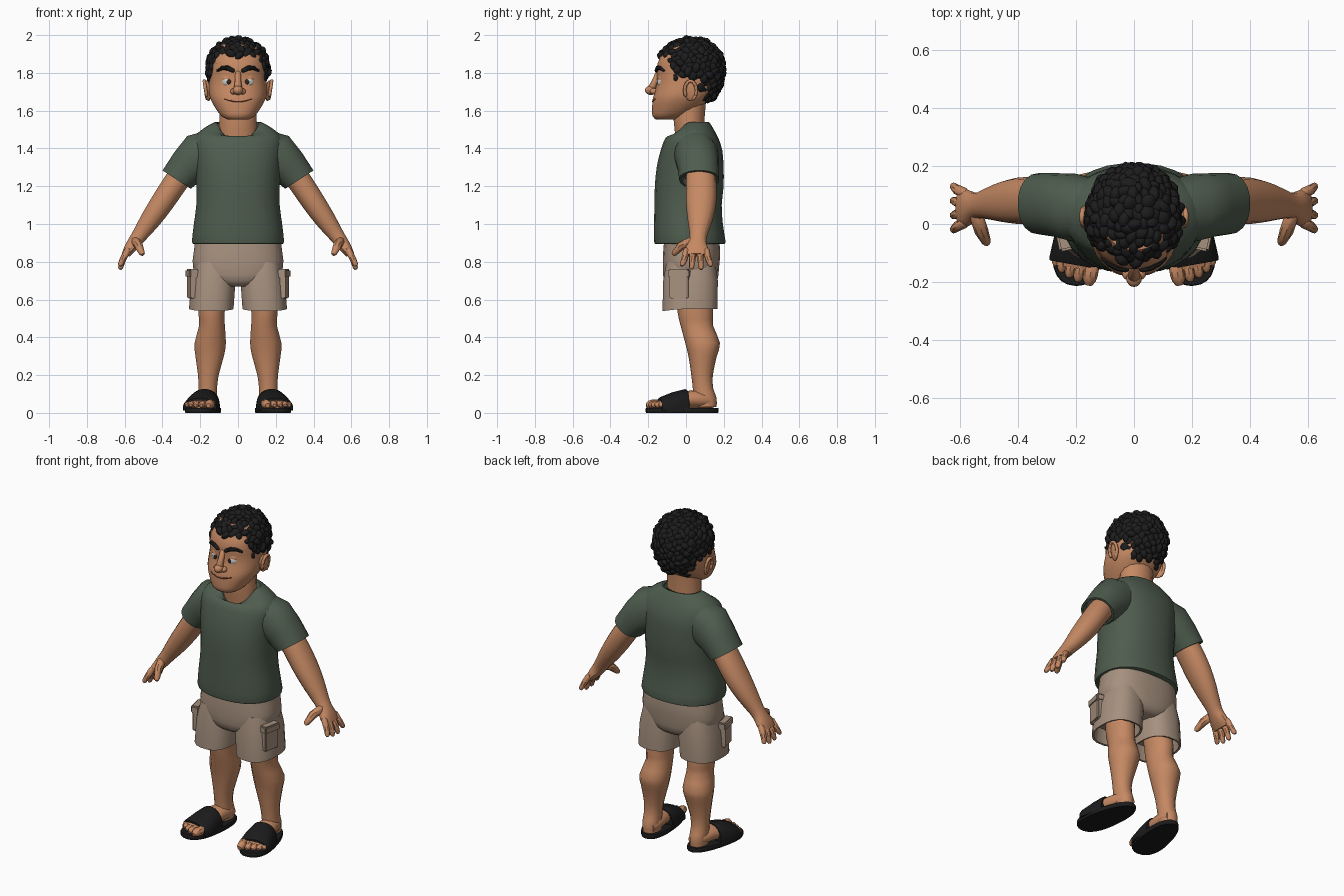
import bpy, bmesh, math, random
from mathutils import Vector, Matrix
from mathutils.bvhtree import BVHTree

if "Cube" in bpy.data.objects:
    bpy.data.objects.remove(bpy.data.objects["Cube"])

random.seed(4)


def material(name, r, g, b):
    m = bpy.data.materials.new(name)
    m.diffuse_color = (r, g, b, 1)
    m.use_nodes = True
    m.node_tree.nodes["Principled BSDF"].inputs["Base Color"].default_value = m.diffuse_color
    return m


SKIN = material("skin", 0.56, 0.25, 0.125)
SHIRT = material("green cloth", 0.078, 0.108, 0.077)
SHORTS = material("beige cloth", 0.38, 0.28, 0.21)
HAIR = material("black hair", 0.012, 0.012, 0.013)
RUBBER = material("black rubber", 0.011, 0.011, 0.012)
WHITE = material("eye white", 0.6, 0.6, 0.58)
IRIS = material("dark iris", 0.03, 0.018, 0.012)
LIP = material("lip line", 0.2, 0.06, 0.035)


def finish(bm, name, mat, mirror=False, angle=40):
    bmesh.ops.recalc_face_normals(bm, faces=bm.faces)
    me = bpy.data.meshes.new(name)
    bm.to_mesh(me)
    bm.free()
    me.materials.append(mat)
    me.shade_smooth()
    me.set_sharp_from_angle(angle=math.radians(angle))
    ob = bpy.data.objects.new(name, me)
    bpy.context.collection.objects.link(ob)
    if mirror:
        ob.modifiers.new("mirror", 'MIRROR')
    return ob


def skin_rings(bm, rings):
    loops = [[bm.verts.new(p) for p in ring] for ring in rings]
    n = len(loops[0])
    for a, b in zip(loops, loops[1:]):
        for i in range(n):
            j = (i + 1) % n
            bm.faces.new((a[i], a[j], b[j], b[i]))
    bm.faces.new(loops[0])
    bm.faces.new(loops[-1])


def spline(rows, steps):
    """Catmull-Rom interpolation of ring parameters."""
    if steps == 1:
        return rows
    out = []
    for i in range(len(rows) - 1):
        p = [rows[max(0, min(len(rows) - 1, i + k))] for k in (-1, 0, 1, 2)]
        for s in range(steps):
            t = s / steps
            out.append([0.5 * (2 * b + (c - a) * t + (2 * a - 5 * b + 4 * c - d) * t * t
                               + (3 * b - a - 3 * c + d) * t ** 3) for a, b, c, d in zip(*p)])
    return out + [rows[-1]]


def loft(bm, rows, n=16, power=2.0, steps=1):
    """Rows: x, y, z, half width, half depth, tilt in degrees, front dip."""
    rings = []
    rows = [list(r) + [0] * (7 - len(r)) for r in rows]
    for x, y, z, rx, ry, tilt, dip in spline(rows, steps):
        t = math.radians(tilt)
        ring = []
        for i in range(n):
            a = 2 * math.pi * (i + 0.5) / n
            c, s = (math.copysign(abs(v) ** (2 / power), v) for v in (math.cos(a), math.sin(a)))
            ring.append((x + rx * c * math.cos(t), y + ry * s,
                         z + rx * c * math.sin(t) - dip * max(0, -s) ** 2))
        rings.append(ring)
    skin_rings(bm, rings)


def limb(bm, pts, n=8):
    """Round-ended tube through points x, y, z, radius."""
    p = [(Vector(q[:3]), q[3]) for q in pts]
    d0, d1 = (p[0][0] - p[1][0]).normalized(), (p[-1][0] - p[-2][0]).normalized()
    p = [(p[0][0] + d0 * p[0][1] * .7, p[0][1] * .55)] + p + [(p[-1][0] + d1 * p[-1][1] * .7, p[-1][1] * .55)]
    rings = []
    for i, (c, r) in enumerate(p):
        q = (p[min(i + 1, len(p) - 1)][0] - p[max(i - 1, 0)][0]).to_track_quat('Z', 'Y')
        rings.append([c + q @ Vector((r * math.cos(2 * math.pi * k / n), r * math.sin(2 * math.pi * k / n), 0))
                      for k in range(n)])
    skin_rings(bm, rings)


def ball(bm, loc, scale, seg=16, rot=(0, 0, 0)):
    m = Matrix.LocRotScale(Vector(loc), Matrix.Rotation(rot[2], 3, 'Z') @ Matrix.Rotation(rot[1], 3, 'Y')
                           @ Matrix.Rotation(rot[0], 3, 'X'), Vector(scale))
    bmesh.ops.create_uvsphere(bm, u_segments=seg, v_segments=seg // 2 + 2, radius=1, matrix=m)


def span(z, front, back, rx, dip=0):
    return (0, (front + back) / 2, z, rx, (back - front) / 2, 0, dip)


# Shirt body and sleeves
bm = bmesh.new()
loft(bm, [span(.895, -.165, .205, .238), span(.91, -.17, .21, .245), span(1.0, -.17, .196, .235),
          span(1.1, -.168, .19, .222), span(1.2, -.166, .2, .222), span(1.3, -.156, .2, .228),
          span(1.39, -.135, .193, .238), span(1.455, -.11, .172, .235), span(1.505, -.085, .145, .185, .04),
          span(1.54, -.065, .122, .122, .095), span(1.53, -.055, .112, .11, .095)], 28, 2.3, 2)
finish(bm, "shirt_body", SHIRT)
bm = bmesh.new()
loft(bm, [(.1, .045, 1.41, .1, .1, 75), (.2, .055, 1.36, .128, .118, 57), (.265, .065, 1.305, .105, .11, 45),
          (.325, .07, 1.235, .09, .106, 33), (.325, .07, 1.235, .078, .094, 33), (.305, .07, 1.265, .074, .09, 33)], 18, 2.2)
finish(bm, "shirt_sleeve", SHIRT, True)

# Shorts: hips, legs with open hems, cargo pockets
bm = bmesh.new()
loft(bm, [(0, .025, .67, .09, .11), (0, .025, .70, .19, .142), (0, .026, .77, .24, .15),
          (0, .03, .85, .236, .152), (0, .03, .93, .226, .145)], 24, 2.5, 2)
finish(bm, "shorts_hips", SHORTS)
bm = bmesh.new()
loft(bm, [(.125, .025, .80, .1, .13), (.13, .024, .70, .118, .146), (.141, .021, .56, .119, .147, 0, .018),
          (.141, .021, .55, .119, .147, 0, .012), (.141, .021, .552, .109, .136, 0, .012),
          (.138, .022, .63, .1, .13)], 20, 2.5)
finish(bm, "shorts_leg", SHORTS, True)
bm = bmesh.new()
for z, w, h, d in ((.675, .1, .14, .036), (.738, .112, .045, .05)):
    m = Matrix.LocRotScale(Vector((.243, -.036, z)), Matrix.Rotation(math.radians(-12), 3, 'Z'), Vector((d, w, h)))
    bmesh.ops.create_cube(bm, size=1, matrix=m)
bmesh.ops.bevel(bm, geom=bm.edges[:], offset=.007, segments=2, affect='EDGES')
finish(bm, "cargo_pocket", SHORTS, True)

# Arms and hands
bm = bmesh.new()
loft(bm, [(.27, .075, 1.30, .066, .072, 38), (.33, .08, 1.22, .066, .08, 36), (.40, .08, 1.115, .063, .08, 35),
          (.465, .075, 1.02, .055, .066, 35), (.525, .066, .935, .041, .046, 34), (.55, .06, .90, .037, .049, 30),
          (.575, .055, .865, .031, .064, 25), (.595, .055, .835, .022, .063, 22)], 14, 2.2, 2)
finish(bm, "arm", SKIN, True, 35)
bm = bmesh.new()
for i in range(4):
    k, short = i - 1.5, (.018, .002, 0, .016)[i]
    y0, y1 = .055 + k * .035, .055 + k * .05
    limb(bm, [(.585, y0, .86, .018), (.61, (y0 + y1) / 2, .812, .0175), (.622, y1, .768 + short, .0135)])
limb(bm, [(.545, .035, .91, .024), (.525, -.025, .885, .024), (.508, -.062, .845, .016)])
finish(bm, "fingers", SKIN, True)

# Legs
bm = bmesh.new()
loft(bm, [(.135, .04, .64, .075, .09), (.14, .05, .53, .071, .094), (.138, .058, .46, .07, .086),
          (.147, .088, .37, .085, .092), (.15, .088, .30, .077, .075), (.157, .085, .2, .056, .057),
          (.16, .09, .13, .05, .054), (.16, .1, .08, .05, .062), (.16, .1, .03, .048, .062)], 14, 2.1, 2)
finish(bm, "leg", SKIN, True, 35)

# Feet and sandals, built straight and then turned outward
PLACE = Matrix.Translation((.18, -.02, 0)) @ Matrix.Rotation(math.radians(10), 4, 'Z')
LAY = Matrix.Rotation(math.pi / 2, 4, 'X')
bm = bmesh.new()
loft(bm, [(0, .06, -.17, .035, .032), (0, .07, -.13, .056, .046), (0, .072, -.05, .06, .048),
          (0, .062, .03, .074, .042), (0, .05, .1, .08, .027), (0, .044, .135, .074, .018)], 14)
bm.transform(LAY)
for x, r, l in ((-.056, .026, .168), (-.016, .019, .166), (.016, .018, .158), (.045, .017, .145), (.068, .016, .128)):
    limb(bm, [(x, -.10, .046, r), (x, -l + .02, .046, r), (x, -l, .042, r * .85)])
bm.transform(PLACE)
finish(bm, "foot", SKIN, True)
bm = bmesh.new()
loft(bm, [(0, 0, 0, .084, .192), (0, 0, .006, .087, .195), (0, 0, .022, .087, .195), (0, 0, .027, .084, .192)], 28, 2.4)
for v in bm.verts:
    v.co.x *= 1 - .75 * v.co.y
bm.transform(PLACE)
finish(bm, "sandal_sole", RUBBER, True)
bm = bmesh.new()
loft(bm, [(0, .02, -.025, .08, .1), (0, .02, -.015, .084, .106), (0, .02, .05, .091, .09),
          (0, .02, .115, .094, .064), (0, .02, .123, .09, .058)], 24, 2.4)
bm.transform(LAY)
for v in bm.verts:
    v.co.z = max(v.co.z, .012)
bm.transform(PLACE)
finish(bm, "sandal_strap", RUBBER, True)

# Neck and head
bm = bmesh.new()
loft(bm, [span(1.40, -.05, .1, .1), span(1.5, -.062, .102, .104), span(1.56, -.068, .1, .1), span(1.68, -.06, .11, .1)], 16)
finish(bm, "neck", SKIN)
bm = bmesh.new()
loft(bm, [span(1.553, -.158, -.05, .055), span(1.57, -.178, .0, .087), span(1.61, -.18, .07, .118),
          span(1.66, -.177, .125, .146), span(1.70, -.166, .15, .154), span(1.76, -.153, .17, .152),
          span(1.82, -.156, .18, .15), span(1.88, -.14, .17, .143), span(1.95, -.09, .13, .1)], 28, 2.3, 2)
head = finish(bm, "head", SKIN)
tree = BVHTree.FromPolygons([v.co for v in head.data.vertices], [p.vertices[:] for p in head.data.polygons])


def face_y(x, z):
    hit = tree.ray_cast(Vector((x, -1, z)), Vector((0, 1, 0)))[0]
    return hit.y if hit else -.1


# Nose
bm = bmesh.new()
limb(bm, [(0, -.145, 1.80, .016), (0, -.164, 1.755, .017), (0, -.182, 1.715, .022)], 12)
ball(bm, (0, -.186, 1.708), (.027, .031, .025))
for s in (-1, 1):
    ball(bm, (s * .024, -.17, 1.702), (.017, .022, .016), 12)
finish(bm, "nose", SKIN)

# Ears with a raised rim
bm = bmesh.new()
ball(bm, (.16, .02, 1.705), (.013, .034, .056), 16, (.15, .12, -.3))
for k in range(9):
    a = math.radians(-60 + k * 30)
    b = math.radians(-60 + (k + 1) * 30)
    limb(bm, [(.171 + .008 * math.sin(t), .024 + .031 * math.cos(t), 1.707 + .051 * math.sin(t), .009) for t in (a, b)])
finish(bm, "ear", SKIN, True)

# Eyes, lids and brows
bm = bmesh.new()
ball(bm, (.054, -.119, 1.752), (.034, .034, .034), 20)
finish(bm, "eyeball", WHITE, True)
bm = bmesh.new()
ball(bm, (.05, -.1455, 1.752), (.016, .0085, .016), 16)
finish(bm, "iris", IRIS, True)
bm = bmesh.new()
ball(bm, (.054, -.113, 1.769), (.038, .036, .032), 20)
finish(bm, "eyelid", SKIN, True)
bm = bmesh.new()
limb(bm, [(x, face_y(x, z) - .002, z, r) for x, z, r in
          ((.026, 1.812, .011), (.055, 1.826, .013), (.085, 1.826, .011), (.108, 1.812, .007))])
finish(bm, "eyebrow", HAIR, True)

# Smiling mouth
bm = bmesh.new()
limb(bm, [(x, face_y(x, 1.648) + .001, 1.648 + 2.8 * x * x, .004) for x in [k * .0175 for k in range(-4, 5)]], 6)
finish(bm, "mouth", LIP)

# Curly hair: a cap covered with overlapping curls
bm = bmesh.new()
ball(bm, (0, .03, 1.83), (.15, .155, .15), 24)
COUNT = 330
for i in range(COUNT):
    u = 1 - 2 * (i + .5) / COUNT
    w, a = math.sqrt(1 - u * u), i * 2.39996
    x, y = .147 * w * math.cos(a), .025 + .163 * w * math.sin(a)
    z = 1.825 + u * (.143 if u > 0 else .2)
    if y < -.06:
        line = 1.835 if abs(x) > .1 else 1.885
    else:
        line = 1.775 if y < .065 else 1.67
    if z < line:
        continue
    r = random.uniform(.024, .033)
    rot = [random.uniform(0, 6.28) for _ in range(3)]
    m = Matrix.LocRotScale(Vector((x, y, z)), Matrix.Rotation(rot[0], 3, 'X') @ Matrix.Rotation(rot[1], 3, 'Y')
                           @ Matrix.Rotation(rot[2], 3, 'Z'), Vector((r * 1.15, r, r * .7)))
    bmesh.ops.create_icosphere(bm, subdivisions=2, radius=1, matrix=m)
finish(bm, "curly_hair", HAIR, False, 40)
